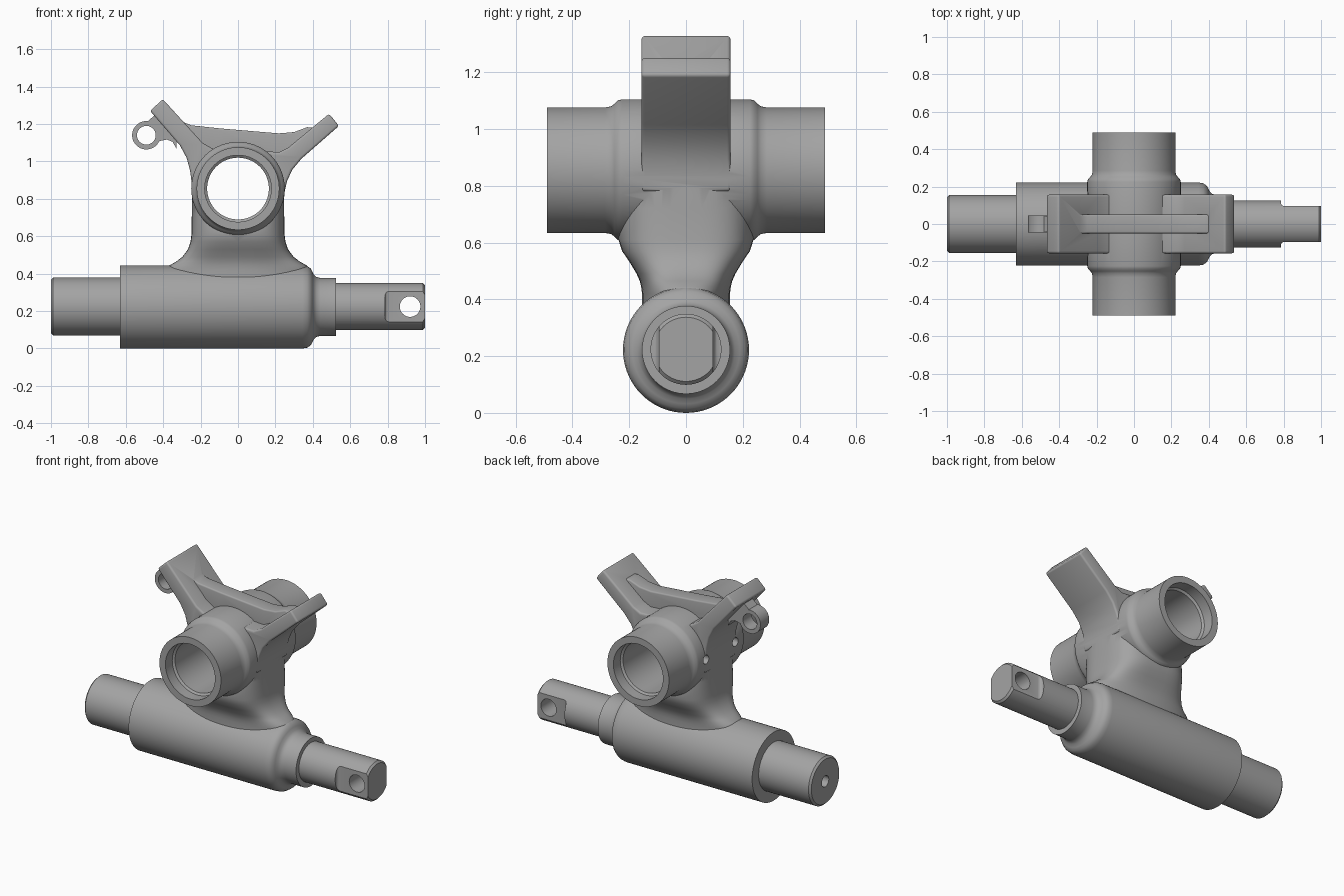
import bpy, bmesh, math
from mathutils import Matrix, Vector

if "Cube" in bpy.data.objects:
    bpy.data.objects.remove(bpy.data.objects["Cube"], do_unlink=True)

steel = bpy.data.materials.new("grey_steel")
steel.use_nodes = True
steel.diffuse_color = (0.37, 0.37, 0.37, 1)
steel.node_tree.nodes["Principled BSDF"].inputs["Base Color"].default_value = steel.diffuse_color

BARREL_Z, HUB_Z = 0.222, 0.855


def finish(name, bm):
    bmesh.ops.remove_doubles(bm, verts=bm.verts, dist=1e-5)
    bmesh.ops.recalc_face_normals(bm, faces=bm.faces)
    mesh = bpy.data.meshes.new(name)
    bm.to_mesh(mesh)
    bm.free()
    mesh.materials.append(steel)
    obj = bpy.data.objects.new(name, mesh)
    bpy.context.collection.objects.link(obj)
    return obj


def lathe(name, profile, axis, centre, steps=72):
    """Turn (radius, position) points about the x or y axis."""
    bm = bmesh.new()
    c, a = Vector(centre), Vector((1, 0, 0) if axis == "x" else (0, 1, 0))
    verts = [bm.verts.new(c + a * t + Vector((0, 0, r))) for r, t in profile]
    edges = [bm.edges.new(pair) for pair in zip(verts, verts[1:])]
    bmesh.ops.spin(bm, geom=verts + edges, cent=c, axis=a,
                   angle=math.tau, steps=steps)
    return finish(name, bm)


def rod(name, radius, start, end, axis, centre, steps=48):
    return lathe(name, [(0, start), (radius, start), (radius, end), (0, end)],
                 axis, centre, steps)


def prism(name, outline, half_y):
    """Front outline (x, z) extruded along y."""
    bm = bmesh.new()
    face = bm.faces.new([bm.verts.new((x, -half_y, z)) for x, z in outline])
    ext = bmesh.ops.extrude_face_region(bm, geom=[face])["geom"]
    bmesh.ops.translate(bm, vec=(0, 2 * half_y, 0),
                        verts=[v for v in ext if isinstance(v, bmesh.types.BMVert)])
    return finish(name, bm)


def box(name, size, centre):
    bm = bmesh.new()
    bmesh.ops.create_cube(bm, size=1, matrix=Matrix.Translation(centre)
                          @ Matrix.Diagonal((*size, 1)))
    return finish(name, bm)


def apply(obj, mod):
    bpy.context.view_layer.objects.active = obj
    bpy.ops.object.modifier_apply(modifier=mod.name)


def bevel(obj, width):
    mod = obj.modifiers.new("bevel", "BEVEL")
    mod.width, mod.segments = width, 3
    mod.limit_method, mod.angle_limit = "ANGLE", math.radians(50)
    apply(obj, mod)


def combine(obj, tool, operation):
    mod = obj.modifiers.new("combine", "BOOLEAN")
    mod.operation, mod.solver, mod.object = operation, "EXACT", tool
    apply(obj, mod)
    bpy.data.objects.remove(tool, do_unlink=True)


# Lower barrel with rounded shoulder and collar
housing = lathe("housing", [
    (0, -0.63), (0.222, -0.63), (0.222, 0.345), (0.218, 0.37), (0.206, 0.388),
    (0.19, 0.397), (0.172, 0.406), (0.16, 0.42), (0.155, 0.44),
    (0.155, 0.525), (0, 0.525)], "x", (0, 0, BARREL_Z))

# Cross tube with thicker hub
half = [(0.25, 0.225), (0.246, 0.24), (0.234, 0.252), (0.225, 0.264),
        (0.221, 0.285), (0.221, 0.49), (0, 0.49)]
hub = lathe("hub", [(r, -t) for r, t in reversed(half)] + half, "y", (0, 0, HUB_Z))

# Neck lofted through superellipse sections: z, half x, half y, squareness
sections = [(0.30, 0.39, 0.155, 2.2), (0.42, 0.39, 0.155, 2.2),
            (0.445, 0.365, 0.158, 2.4), (0.465, 0.33, 0.163, 2.6),
            (0.49, 0.297, 0.174, 2.9), (0.53, 0.268, 0.198, 3.2),
            (0.57, 0.254, 0.225, 3.2), (0.61, 0.249, 0.238, 3.2),
            (0.72, 0.247, 0.236, 3.2), (0.80, 0.247, 0.225, 3.4),
            (0.90, 0.243, 0.2, 4)]
bm = bmesh.new()
rings = []
for z, hx, hy, n in sections:
    ring = []
    for i in range(64):
        c, s = math.cos(math.tau * i / 64), math.sin(math.tau * i / 64)
        ring.append(bm.verts.new((math.copysign(abs(c) ** (2 / n), c) * hx,
                                  math.copysign(abs(s) ** (2 / n), s) * hy, z)))
    rings.append(ring)
for low, high in zip(rings, rings[1:]):
    for i in range(64):
        j = (i + 1) % 64
        bm.faces.new((low[i], low[j], high[j], high[i]))
bm.faces.new(rings[0])
bm.faces.new(rings[-1])
neck = finish("neck", bm)

# Forked arms
arms = prism("arms", [
    (-0.246, 0.78), (-0.248, 0.89), (-0.256, 0.95), (-0.275, 1.02),
    (-0.31, 1.085), (-0.47, 1.27), (-0.402, 1.333), (-0.19, 1.1),
    (-0.13, 1.065), (0, 1.05), (0.13, 1.055), (0.22, 1.05), (0.27, 1.075),
    (0.487, 1.255), (0.54, 1.19), (0.34, 1.015), (0.29, 0.955),
    (0.262, 0.895), (0.248, 0.83), (0.246, 0.78)], 0.157)
bevel(arms, 0.012)

# Stiffening rib between the arms
rib = prism("rib", [
    (-0.37, 1.265), (-0.32, 1.222), (-0.25, 1.193), (-0.1, 1.177), (0.1, 1.16),
    (0.22, 1.15), (0.3, 1.157), (0.37, 1.183), (0.42, 1.18), (0.3, 1.05),
    (0, 1.0), (-0.25, 1.08)], 0.05)
bevel(rib, 0.012)

# Side lug: eye and bridge to the arm
eye = rod("eye", 0.076, -0.045, 0.045, "y", (-0.49, 0, 1.14))
bridge = prism("bridge", [
    (-0.5, 1.2), (-0.43, 1.26), (-0.33, 1.14), (-0.33, 1.07), (-0.35, 1.105),
    (-0.38, 1.117), (-0.415, 1.11), (-0.45, 1.09)], 0.043)

for part in (hub, neck, arms, rib, eye, bridge):
    combine(housing, part, "UNION")

# Stepped bore, lug hole and two side ports
cuts = [lathe("bore", [(0, -0.6), (0.178, -0.6), (0.178, -0.42), (0.165, -0.41),
                       (0.165, 0.41), (0.178, 0.42), (0.178, 0.6), (0, 0.6)],
              "y", (0, 0, HUB_Z)),
        rod("lug_hole", 0.05, -0.1, 0.1, "y", (-0.49, 0, 1.14))]
cuts += [rod("port", 0.028, -0.4, -0.17, "x", (0, y, 0.87), 24) for y in (-0.15, 0.15)]
for cut in cuts:
    combine(housing, cut, "DIFFERENCE")

# Shaft through the barrel
shaft = lathe("shaft", [
    (0, -1), (0.143, -1), (0.155, -0.988), (0.155, -0.6), (0.125, -0.59),
    (0.125, 0.988), (0.113, 1), (0, 1)], "x", (0, 0, BARREL_Z + 0.002))

# Flats, cross hole and centre hole in the shaft
for side in (-1, 1):
    flat = box("flat", (0.4, 0.2, 0.5), (0.985, side * 0.195, BARREL_Z))
    bevel(flat, 0.02)
    combine(shaft, flat, "DIFFERENCE")
combine(shaft, rod("cross_hole", 0.055, -0.3, 0.3, "y", (0.92, 0, 0.224)), "DIFFERENCE")
combine(shaft, rod("centre_hole", 0.036, -1.1, -0.88, "x", (0, 0, 0.224), 24), "DIFFERENCE")

for obj in (housing, shaft):
    bpy.ops.object.select_all(action="DESELECT")
    obj.select_set(True)
    bpy.context.view_layer.objects.active = obj
    bpy.ops.object.shade_smooth_by_angle(angle=math.radians(32))
